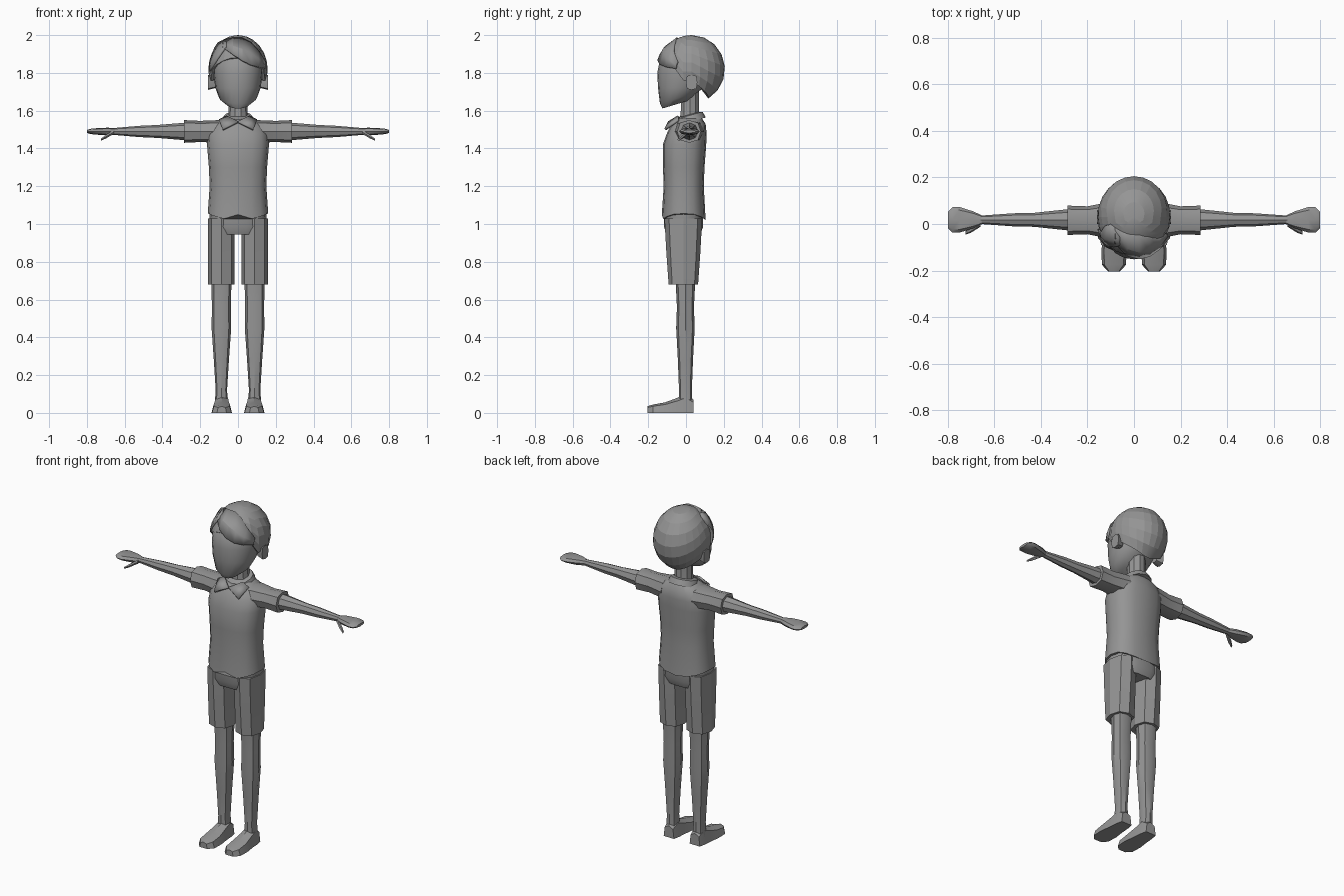
import bpy, bmesh
from math import sin, cos, pi, radians, sqrt
from mathutils import Vector

if "Cube" in bpy.data.objects:
    bpy.data.objects.remove(bpy.data.objects["Cube"])

colour = (.3, .3, .3, 1)
grey = bpy.data.materials.new("plain grey")
grey.use_nodes = True
grey.diffuse_color = colour
grey.node_tree.nodes["Principled BSDF"].inputs["Base Color"].default_value = colour


def finish(name, bm, mirror=False, angle=35, thickness=0):
    """Turn the bmesh into a shaded object, optionally thickened and mirrored."""
    bmesh.ops.recalc_face_normals(bm, faces=bm.faces)
    mesh = bpy.data.meshes.new(name)
    bm.to_mesh(mesh)
    bm.free()
    mesh.materials.append(grey)
    obj = bpy.data.objects.new(name, mesh)
    bpy.context.collection.objects.link(obj)
    bpy.ops.object.select_all(action="DESELECT")
    bpy.context.view_layer.objects.active = obj
    obj.select_set(True)
    bpy.ops.object.shade_smooth_by_angle(angle=radians(angle))
    if thickness:
        solid = obj.modifiers.new("Thickness", "SOLIDIFY")
        solid.thickness = thickness
        solid.offset = 0
    if mirror:
        obj.modifiers.new("Mirror", "MIRROR")


def skin(bm, rows):
    """Join neighbouring closed rows of vertices with quads."""
    for low, high in zip(rows, rows[1:]):
        for i in range(len(low)):
            bm.faces.new((low[i - 1], low[i], high[i], high[i - 1]))


def rounded(value, power):
    """Square off a sine or cosine for a superellipse section."""
    return abs(value) ** (2 / power) * (1 if value > 0 else -1)


def loft(name, rings, centre, along="z", sides=8, power=2.5, shape=None, **options):
    """Each ring is (position along the axis, half width, half depth)."""
    bm = bmesh.new()
    rows = []
    for position, width, depth in rings:
        row = []
        for i in range(sides):
            turn = 2 * pi * i / sides
            u = centre[0] + width * rounded(cos(turn), power)
            v = centre[1] + depth * rounded(sin(turn), power)
            if along == "x":
                point = Vector((position, u, v))
            elif along == "y":
                point = Vector((u, position, v))
            else:
                point = Vector((u, v, position))
            if shape:
                shape(point)
            row.append(bm.verts.new(point))
        rows.append(row)
    skin(bm, rows)
    bm.faces.new(rows[0])
    bm.faces.new(rows[-1])
    finish(name, bm, **options)


# Head: leans forward toward the chin, and the jaw slopes down to the front
def jaw(point):
    point.y += (point.z - 1.86) / 5
    if point.z < 1.7:
        point.z += .3 * (point.y + .03)


loft("face", [(1.64, .06, .08), (1.67, .1, .1), (1.72, .12, .12), (1.8, .13, .14),
              (1.86, .13, .14), (1.92, .1, .11)],
     centre=(0, 0), sides=20, power=2.1, shape=jaw, angle=40)
loft("neck", [(1.52, .06, .06), (1.6, .05, .05), (1.72, .05, .05)],
     centre=(0, .02), sides=10, power=2)
loft("ear", [(.12, .02, .03), (.16, .03, .04)],
     centre=(.03, 1.75), along="x", power=4, mirror=True)

# Hair cap: a dome cut high at the forehead and low at the nape, with sideburns
head_centre = Vector((0, .03, 1.82))
head_size = Vector((.157, .176, .18))
columns, levels = 24, 7
bm = bmesh.new()
rows = []
for level in range(1, levels + 1):
    row = []
    for column in range(columns):
        turn = 2 * pi * column / columns
        sideburn = 10 if column in (5, columns - 5) else 0
        fall = radians(110 - 40 * cos(turn) + sideburn) * level / levels
        on_dome = Vector((sin(fall) * sin(turn), -sin(fall) * cos(turn), cos(fall)))
        row.append(bm.verts.new(head_centre + head_size * on_dome))
    rows.append(row)
skin(bm, rows)
crown = bm.verts.new(head_centre + Vector((0, 0, head_size.z)))
inside = bm.verts.new(head_centre - Vector((0, 0, .04)))
for i in range(columns):
    bm.faces.new((crown, rows[0][i], rows[0][i - 1]))
    bm.faces.new((inside, rows[-1][i - 1], rows[-1][i]))
finish("hair", bm, angle=12)


def lock(name, start, middle, end, width):
    """Lay a tapered lock of hair along a curve over the front of the dome."""
    start, middle, end = Vector(start), Vector(middle), Vector(end)
    steps = 5
    bm = bmesh.new()
    rows = []
    for step in range(steps + 1):
        t = step / steps
        spine = start.lerp(middle, t).lerp(middle.lerp(end, t), t)
        half = width * (.3 + .7 * sin(pi * t))
        row = []
        for side in (1, 0, -1):
            x, z = spine.x, spine.y + side * half
            across = x / head_size.x
            up = (z - head_centre.z) / head_size.z
            bulge = sqrt(max(.03, 1 - across ** 2 - up ** 2))
            y = head_centre.y - 1.04 * head_size.y * bulge
            row.append(bm.verts.new((x, y, z)))
        rows.append(row)
    for near, far in zip(rows, rows[1:]):
        for i in (0, 1):
            bm.faces.new((near[i], near[i + 1], far[i + 1], far[i]))
    finish(name, bm, angle=20, thickness=.014)


lock("swept_fringe", (-.08, 1.95), (.06, 1.93), (.14, 1.84), width=.06)
lock("side_fringe", (-.06, 1.95), (-.12, 1.93), (-.15, 1.81), width=.04)


# Shirt: curved hem with a small notch at the front, shoulders set back
def shirt_shape(point):
    if point.z < 1.1:
        point.z += 1.4 * point.x ** 2
        if abs(point.x) < .01 and point.y < 0:
            point.z += .03
    if point.z > 1.4:
        point.y += (point.z - 1.4) / 5


loft("shirt", [(1.02, .16, .116), (1.2, .15, .106), (1.3, .154, .11), (1.42, .164, .115),
               (1.48, .16, .105), (1.53, .13, .09), (1.57, .06, .055)],
     centre=(0, -.012), sides=16, shape=shirt_shape, angle=45)
loft("sleeve", [(.1, .08, .06), (.2, .06, .056), (.285, .063, .06)],
     centre=(.016, 1.49), along="x", mirror=True)


# Collar: a band that rises toward the back, with two pointed flaps
def collar_slope(point):
    point.z += .28 * (point.y - .02)


loft("collar", [(1.54, .09, .09), (1.575, .074, .073), (1.58, .058, .055)],
     centre=(0, .015), sides=12, power=2, shape=collar_slope)
bm = bmesh.new()
corners = [(0, -.09, 1.54), (.08, -.11, 1.5), (.1, -.04, 1.55), (.06, -.04, 1.57)]
bm.faces.new([bm.verts.new(corner) for corner in corners])
bmesh.ops.triangulate(bm, faces=bm.faces)
finish("collar_flap", bm, mirror=True, thickness=.012)

# Arms, hands and thumbs
arm_line = (.018, 1.49)
loft("arm", [(.26, .048, .048), (.43, .03, .034), (.52, .028, .03), (.66, .018, .018)],
     centre=arm_line, along="x", power=2, mirror=True)
loft("hand", [(.65, .017, .017), (.69, .036, .02), (.75, .055, .017), (.78, .055, .014),
              (.8, .035, .008)],
     centre=arm_line, along="x", mirror=True)


def thumb_bend(point):
    reach = .6 * (point.x - .66)
    point.y -= reach
    point.z -= reach


loft("thumb", [(.66, .012, .012), (.7, .013, .011), (.725, .007, .006)],
     centre=(0, 1.486), along="x", sides=6, power=2, shape=thumb_bend, mirror=True)

# Shorts: hips and two straight legs
loft("shorts_hips", [(.945, .13, .09), (.985, .154, .106), (1.07, .15, .106)],
     centre=(0, -.013), sides=14)
loft("shorts_leg", [(.68, .07, .078), (.85, .07, .09), (1.03, .07, .1)],
     centre=(.088, -.014), mirror=True, angle=25)

# Bare legs
loft("leg", [(.04, .036, .036), (.12, .03, .034), (.28, .04, .04), (.45, .052, .049),
             (.56, .05, .045), (.72, .054, .053)],
     centre=(.088, -.003), mirror=True)


# Feet: heel to toe, cut flat at the sole
def sole(point):
    point.z = max(point.z, 0)


loft("foot", [(.04, .034, .07), (0, .042, .1), (-.045, .045, .08), (-.11, .054, .056),
              (-.175, .052, .044), (-.205, .025, .035)],
     centre=(.086, 0), along="y", power=3, shape=sole, mirror=True, angle=30)
